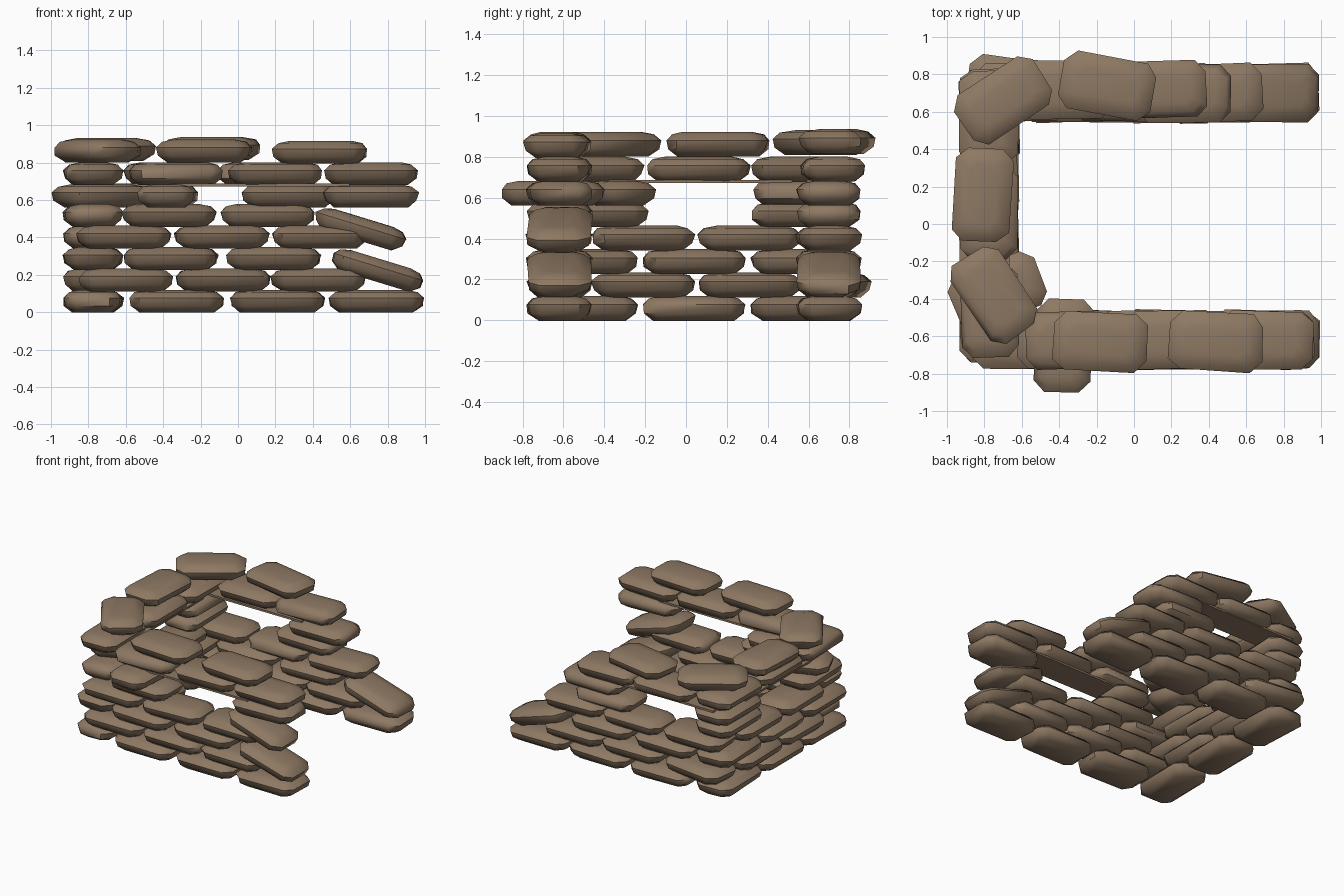
import bpy, bmesh, random
from math import radians
from mathutils import Matrix

random.seed(4)
cube = bpy.data.objects.get("Cube")
if cube:
    bpy.data.objects.remove(cube, do_unlink=True)

brown = bpy.data.materials.new("sack brown")
brown.use_nodes = True
colour = (0.27, 0.19, 0.125, 1)
brown.diffuse_color = colour
brown.node_tree.nodes["Principled BSDF"].inputs["Base Color"].default_value = colour

LENGTH, WIDTH, HEIGHT = 0.5, 0.31, 0.122
ROWS = [0.058, 0.172, 0.287, 0.402, 0.517, 0.622, 0.74, 0.862]
FRONT, BACK, SIDE = -0.62, 0.7, -0.775


def finish(bm, name, matrix, smooth):
    bmesh.ops.recalc_face_normals(bm, faces=bm.faces)
    mesh = bpy.data.meshes.new(name)
    bm.to_mesh(mesh)
    bm.free()
    mesh.materials.append(brown)
    obj = bpy.data.objects.new(name, mesh)
    obj.matrix_world = matrix
    bpy.context.collection.objects.link(obj)
    if smooth:
        bpy.ops.object.select_all(action='DESELECT')
        obj.select_set(True)
        bpy.context.view_layer.objects.active = obj
        bpy.ops.object.shade_smooth_by_angle(angle=radians(48))


def sack(name, x, y, z, yaw=0, pitch=0, height=HEIGHT):
    """A stuffed sack: stacked chamfered rectangles, widest at mid height."""
    bm = bmesh.new()
    rings = []
    for level, inset in ((-0.5, 0.055), (-0.2, 0.008), (0.15, 0), (0.4, 0.03), (0.5, 0.085)):
        a, b = LENGTH / 2 - inset, WIDTH / 2 - inset
        c = 0.06 - inset * 0.3
        wobble = [random.uniform(-0.006, 0.006) for _ in range(8)]
        corners = [(a, c - b), (a, b - c), (a - c, b), (c - a, b),
                   (-a, b - c), (-a, c - b), (c - a, -b), (a - c, -b)]
        rings.append([bm.verts.new((px + w, py + w, level * height))
                      for (px, py), w in zip(corners, wobble)])
    for low, high in zip(rings, rings[1:]):
        for i in range(8):
            j = (i + 1) % 8
            bm.faces.new((low[i], low[j], high[j], high[i]))
    bm.faces.new(rings[0])
    bm.faces.new(rings[-1])
    matrix = (Matrix.Translation((x, y, z)) @ Matrix.Rotation(radians(yaw), 4, 'Z')
              @ Matrix.Rotation(radians(pitch), 4, 'Y'))
    finish(bm, name, matrix, True)


def course(name, row, centres, y=None):
    """One row of sacks, along x at the given y, or along the side wall."""
    for c in centres:
        yaw = random.uniform(-2, 2)
        if y is None:
            sack(name, SIDE, c, ROWS[row], 90 + yaw)
        else:
            sack(name, c, y, ROWS[row], yaw)


def plank(name, x, y, size_x, size_y):
    bm = bmesh.new()
    bmesh.ops.create_cube(bm, size=1)
    bmesh.ops.scale(bm, vec=(size_x, size_y, 0.015), verts=bm.verts)
    finish(bm, name, Matrix.Translation((x, y, 0.68)), False)


# Side wall, with a window in rows four and five
for row in (0, 2):
    course("side_sack", row, (-0.49, 0.04, 0.57))
for row in (1, 3):
    course("side_sack", row, (-0.21, 0.31))
course("side_sack", 4, (-0.44, 0.57))
course("side_sack", 5, (0.58,))
course("side_sack", 6, (-0.46, 0.06, 0.57))

# Lower courses shared by the front and back walls
for name, y in (("front_sack", FRONT), ("back_sack", BACK)):
    course(name, 0, (-0.33, 0.21, 0.74), y)
    course(name, 1, (-0.08, 0.43), y)
    course(name, 2, (-0.36, 0.19), y)
    course(name, 3, (-0.61, -0.085, 0.435), y)
    sack(name + "_slumped", 0.745, y, 0.225, 0, 17)
sack("front_sack", -0.6, FRONT, ROWS[1])
sack("back_corner_sack", -0.64, 0.73, ROWS[1], -8)

# Upper front wall around its window
course("front_sack", 4, (-0.37,), FRONT)
sack("front_sack_slumped", 0.655, FRONT, 0.445, -2, 17)
course("front_sack", 5, (0.71,), FRONT)
sack("front_sack_crosswise", -0.375, -0.65, ROWS[5], 87)
course("front_sack", 6, (-0.33, 0.2, 0.71), FRONT)
sack("front_top_sack", -0.18, -0.63, ROWS[7], -2)
sack("front_top_sack", 0.44, -0.63, 0.855, -3)

# Upper back wall, stepping down away from the corner
course("back_sack", 4, (0.16,), BACK)
course("back_sack", 5, (0.27,), BACK)
course("back_sack", 6, (-0.36, 0.14), 0.72)
sack("back_top_sack", -0.14, 0.74, 0.875, -11)

# Skewed corner sacks and the top of the side wall
sack("front_corner_sack", -0.73, -0.36, ROWS[5], 22)
sack("front_corner_top_sack", -0.75, -0.38, ROWS[7], -56)
sack("back_corner_top_sack", -0.7, 0.66, 0.87, 33)
sack("side_top_sack", -0.81, 0.155, ROWS[7], 86)

# Boards bridging the windows
plank("front_lintel", 0.12, FRONT, 0.95, 0.22)
plank("back_lintel", -0.33, BACK, 0.95, 0.22)
plank("side_lintel", SIDE, 0.07, 0.22, 0.9)
